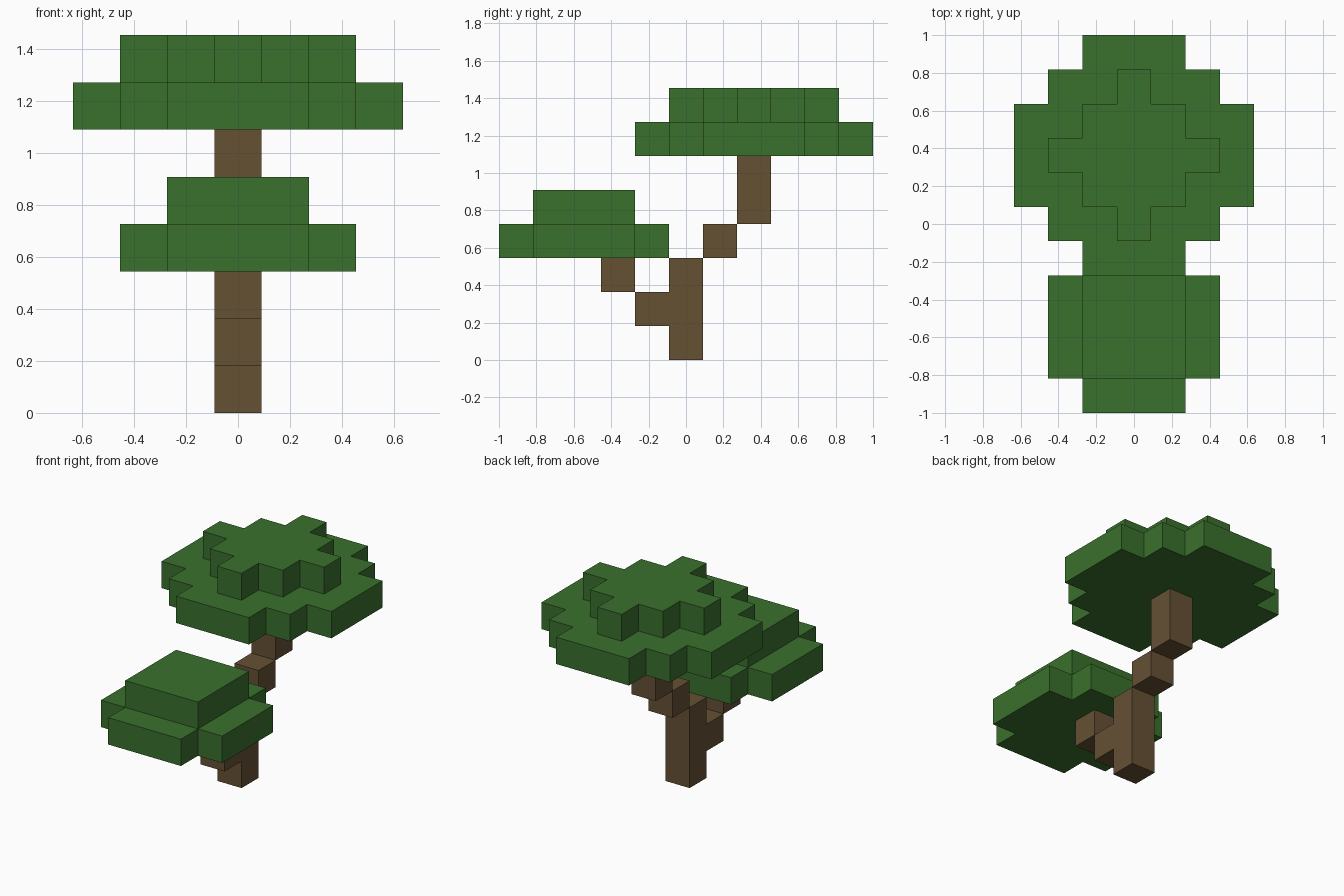
import bpy
import bmesh

U = 2 / 11  # edge of one block

cube = bpy.data.objects.get("Cube")
if cube:
    bpy.data.objects.remove(cube, do_unlink=True)


def make_material(name, rgb):
    mat = bpy.data.materials.new(name)
    mat.use_nodes = True
    color = (*rgb, 1)
    mat.diffuse_color = color
    bsdf = next(n for n in mat.node_tree.nodes if n.type == "BSDF_PRINCIPLED")
    bsdf.inputs["Base Color"].default_value = color
    return mat


leaf = make_material("leaf green", (0.042, 0.162, 0.026))
bark = make_material("bark brown", (0.130, 0.082, 0.034))


def slab(name, mat, y, z, height, rows):
    """Extrude a stepped plan, symmetric in x; rows are (width, depth) from front to back, in blocks."""
    right = []
    for width, depth in rows:
        right += [(width / 2, y), (width / 2, y + depth)]
        y += depth
    outline = right + [(-px, py) for px, py in reversed(right)]

    bm = bmesh.new()
    base = bm.faces.new([bm.verts.new((px * U, py * U, z * U)) for px, py in outline])
    top = bmesh.ops.extrude_face_region(bm, geom=[base], use_keep_orig=True)["geom"]
    bmesh.ops.translate(bm, vec=(0, 0, height * U),
                        verts=[v for v in top if isinstance(v, bmesh.types.BMVert)])
    bmesh.ops.recalc_face_normals(bm, faces=bm.faces)

    mesh = bpy.data.meshes.new(name)
    bm.to_mesh(mesh)
    bm.free()
    mesh.materials.append(mat)
    obj = bpy.data.objects.new(name, mesh)
    bpy.context.collection.objects.link(obj)


def block(name, y, z, height=1):
    slab(name, bark, y, z, height, [(1, 1)])


# Trunk and its two stepped branches
block("trunk", -0.5, 0, 3)
block("front_branch_inner", -1.5, 1)
block("front_branch_outer", -2.5, 2)
block("back_branch_inner", 0.5, 3)
block("back_branch_outer", 1.5, 4, 2)

# Small front canopy
slab("front_canopy_base", leaf, -5.5, 3, 1, [(3, 1), (5, 3), (3, 1)])
slab("front_canopy_top", leaf, -4.5, 4, 1, [(3, 3)])

# Large back canopy
slab("back_canopy_base", leaf, -1.5, 6, 1, [(3, 1), (5, 1), (7, 3), (5, 1), (3, 1)])
slab("back_canopy_top", leaf, -0.5, 7, 1, [(1, 1), (3, 1), (5, 1), (3, 1), (1, 1)])
